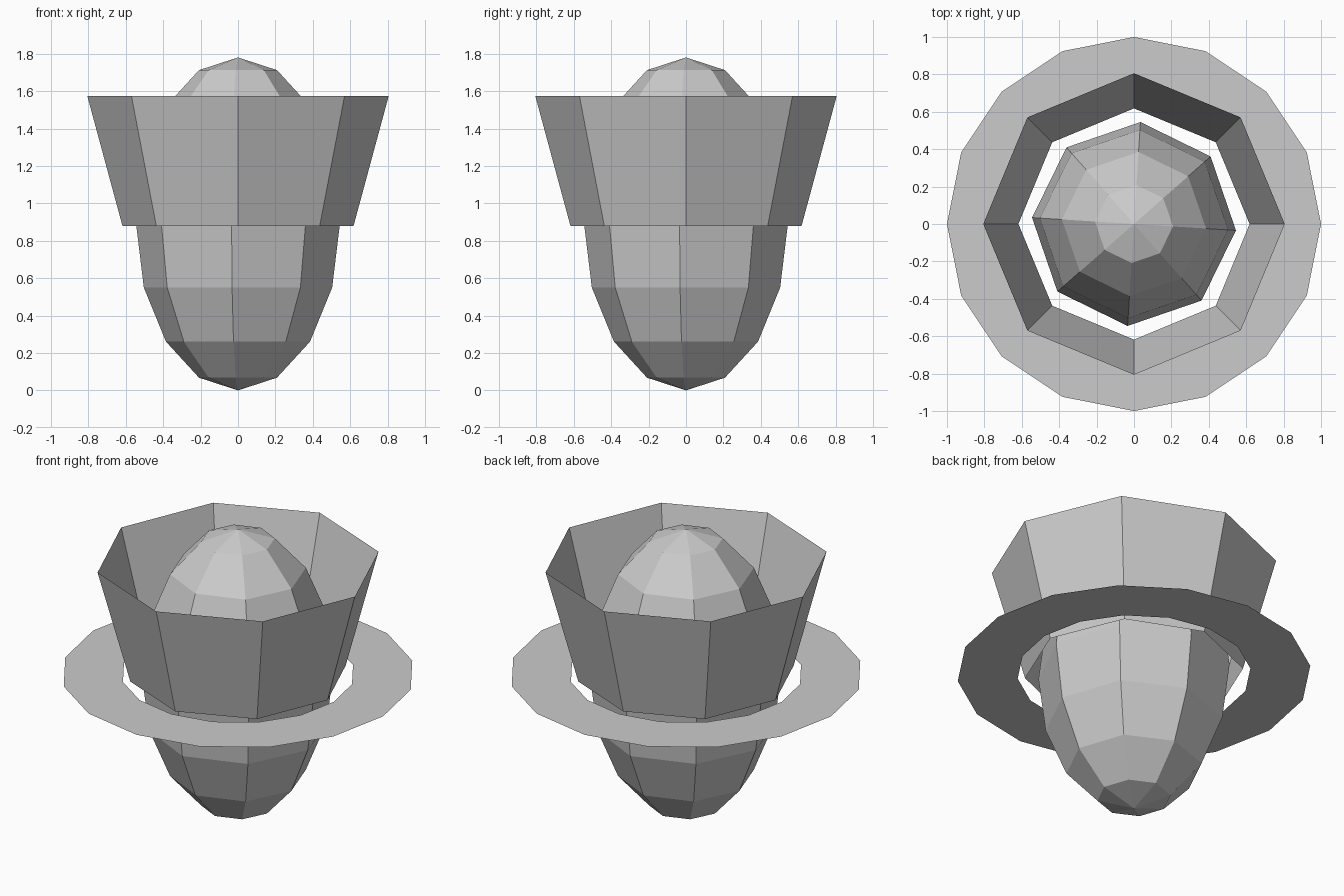
import bpy
import bmesh
from math import cos, sin, tau, radians

cube = bpy.data.objects.get("Cube")
if cube:
    bpy.data.objects.remove(cube, do_unlink=True)

# Single plain grey for every part
grey = bpy.data.materials.new("plain_grey")
grey.use_nodes = True
color = (0.6, 0.6, 0.6, 1)
grey.diffuse_color = color
grey.node_tree.nodes["Principled BSDF"].inputs["Base Color"].default_value = color


def add_object(name, bm):
    mesh = bpy.data.meshes.new(name)
    bm.to_mesh(mesh)
    bm.free()
    mesh.materials.append(grey)
    obj = bpy.data.objects.new(name, mesh)
    bpy.context.collection.objects.link(obj)
    return obj


def lathe_band(name, sides, start, end):
    """Open, single-walled band between two (radius, height) circles."""
    bm = bmesh.new()
    loops = [[bm.verts.new((r * cos(tau * i / sides), r * sin(tau * i / sides), z))
              for i in range(sides)] for r, z in (start, end)]
    for i in range(sides):
        j = (i + 1) % sides
        bm.faces.new((loops[0][i], loops[0][j], loops[1][j], loops[1][i]))
    return add_object(name, bm)


# Egg-shaped body: stretched low-poly sphere, slightly turned
HALF_HEIGHT = 0.89
bm = bmesh.new()
bmesh.ops.create_uvsphere(bm, u_segments=8, v_segments=8, radius=1)
bmesh.ops.scale(bm, vec=(0.546, 0.546, HALF_HEIGHT), verts=bm.verts)
body = add_object("body", bm)
body.location.z = HALF_HEIGHT
body.rotation_euler.z = radians(-3.6)

# Flared open collar around the upper half
lathe_band("collar", 8, (0.618, 0.88), (0.806, 1.575))

# Flat ring around the waist
lathe_band("waist_ring", 16, (1.0, 0.88), (0.66, 0.88))
